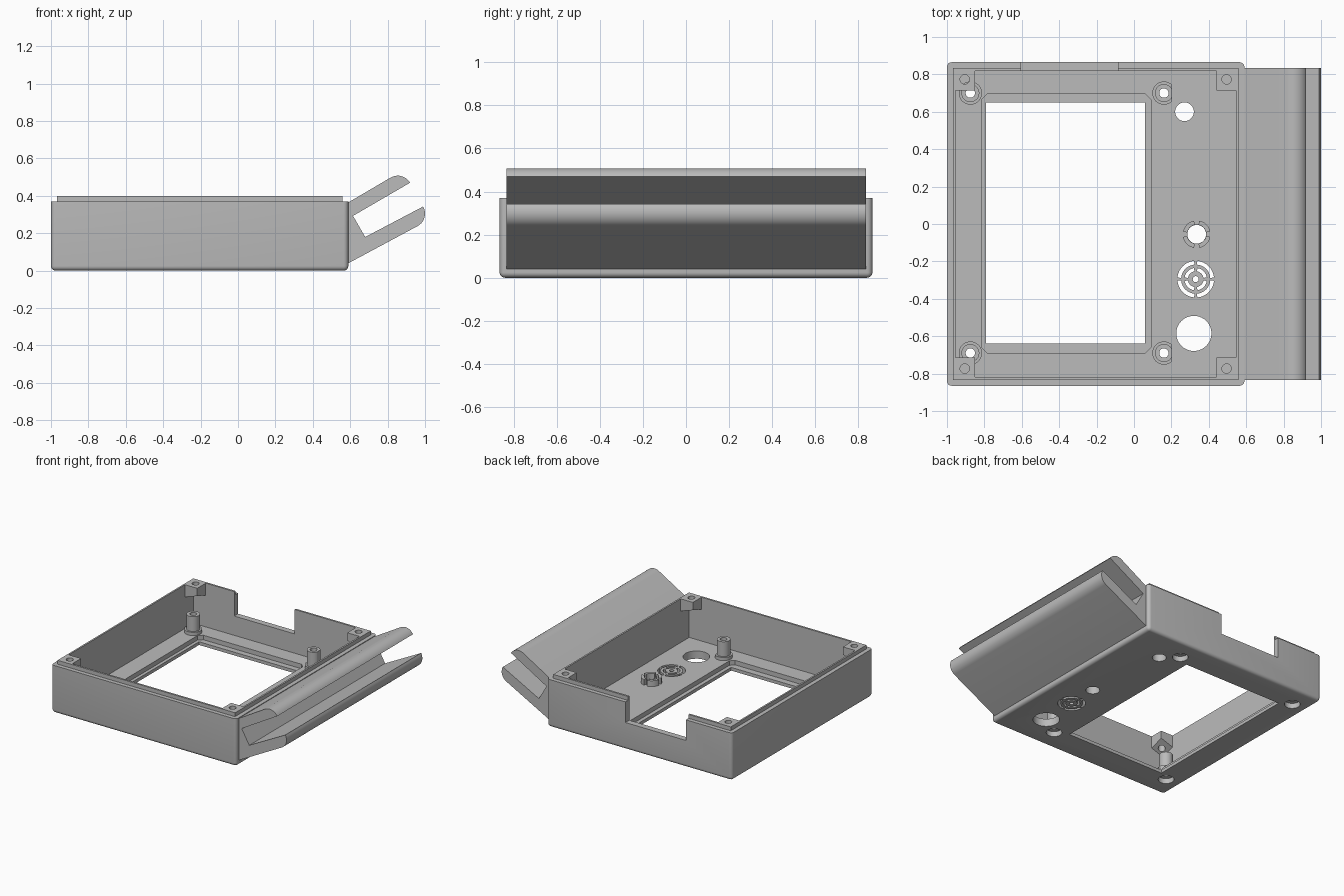
import bpy, bmesh, math
from mathutils import Vector

if "Cube" in bpy.data.objects:
    bpy.data.objects.remove(bpy.data.objects["Cube"], do_unlink=True)

grey = bpy.data.materials.new("plain grey")
grey.use_nodes = True
grey.diffuse_color = (0.5, 0.5, 0.5, 1)
grey.node_tree.nodes["Principled BSDF"].inputs["Base Color"].default_value = (0.5, 0.5, 0.5, 1)


def finish(name, bm):
    bmesh.ops.recalc_face_normals(bm, faces=bm.faces)
    mesh = bpy.data.meshes.new(name)
    bm.to_mesh(mesh)
    bm.free()
    mesh.materials.append(grey)
    obj = bpy.data.objects.new(name, mesh)
    bpy.context.collection.objects.link(obj)
    return obj


def prism(name, outline, lo, hi, axis="z"):
    """Extrude an outline along z, or an xz outline along y."""
    place = (lambda a, b, h: (a, b, h)) if axis == "z" else (lambda a, b, h: (a, h, b))
    bm = bmesh.new()
    face = bm.faces.new([bm.verts.new(place(a, b, lo)) for a, b in outline])
    new = bmesh.ops.extrude_face_region(bm, geom=[face])["geom"]
    bmesh.ops.translate(bm, verts=[g for g in new if isinstance(g, bmesh.types.BMVert)],
                        vec=place(0, 0, hi - lo))
    return finish(name, bm)


def rect(x0, x1, y0, y1):
    return [(x0, y0), (x1, y0), (x1, y1), (x0, y1)]


def arc(cx, cy, r, a0, a1, n):
    return [(cx + r * math.cos(math.radians(a0 + (a1 - a0) * i / n)),
             cy + r * math.sin(math.radians(a0 + (a1 - a0) * i / n))) for i in range(n + 1)]


def disc(name, x, y, r, lo, hi):
    return prism(name, arc(x, y, r, 0, 360, 40)[:-1], lo, hi)


def sector(name, x, y, r0, r1, mid, half, lo, hi):
    return prism(name, arc(x, y, r1, mid - half, mid + half, 12)
                 + arc(x, y, r0, mid + half, mid - half, 12), lo, hi)


def boolean(obj, tool, operation="DIFFERENCE"):
    mod = obj.modifiers.new("cut", "BOOLEAN")
    mod.object, mod.operation, mod.solver = tool, operation, "EXACT"
    bpy.context.view_layer.objects.active = obj
    bpy.ops.object.modifier_apply(modifier=mod.name)
    bpy.data.objects.remove(tool, do_unlink=True)


def smooth(obj):
    bpy.ops.object.select_all(action="DESELECT")
    obj.select_set(True)
    bpy.context.view_layer.objects.active = obj
    bpy.ops.object.shade_smooth_by_angle(angle=math.radians(30))


FLOOR, WALL, TOP = 0.06, 0.37, 0.4
LEFT, RIGHT, SIDE = -0.955, 0.545, 0.818

# Tray body with rounded upright and bottom edges
tray = prism("tray_body", rect(-1, 0.59, -0.865, 0.865), 0, WALL)
bm = bmesh.new()
bm.from_mesh(tray.data)
edges = [e for e in bm.edges if min(v.co.z for v in e.verts) < 0.01]
bmesh.ops.bevel(bm, geom=edges, offset=0.025, segments=5, profile=0.5, affect="EDGES")
bm.to_mesh(tray.data)
bm.free()

# Raised lip, cavity, back notch
boolean(tray, prism("lip", rect(-0.968, 0.558, -0.833, 0.833), 0.2, TOP), "UNION")
boolean(tray, prism("cavity", rect(LEFT, RIGHT, -SIDE, SIDE), FLOOR, 0.6))
boolean(tray, prism("notch", rect(-0.605, -0.085, 0.7, 1), 0.21, 0.6))

# Display window with a recessed ledge whose corners are clipped
x0, x1, y0, y1, c = -0.815, 0.09, -0.69, 0.695, 0.03
ledge = [(x0 + c, y0), (x1 - c, y0), (x1, y0 + c), (x1, y1 - c),
         (x1 - c, y1), (x0 + c, y1), (x0, y1 - c), (x0, y0 + c)]
boolean(tray, prism("ledge", ledge, 0.025, 0.2))
boolean(tray, prism("window", rect(-0.79, 0.06, -0.64, 0.65), -0.1, 0.2))

# Round openings in the floor
for x, y, r in ((0.27, 0.6, 0.05), (0.335, -0.055, 0.05), (0.32, -0.585, 0.094), (0.33, -0.295, 0.016)):
    boolean(tray, disc("hole", x, y, r, -0.1, 0.2))

# Sound grille slots
for r0, r1, half in ((0.078, 0.098, 40), (0.042, 0.06, 36)):
    for k in range(4):
        boolean(tray, sector("slot", 0.33, -0.295, r0, r1, 45 + 90 * k, half, -0.1, 0.2))

# Standoffs with screw holes and counterbores underneath
for x in (-0.875, 0.16):
    for y in (-0.69, 0.7):
        boolean(tray, disc("counterbore", x, y, 0.056, -0.1, 0.04))
        boolean(tray, disc("screw_hole", x, y, 0.025, -0.1, 0.2))
        post = disc("standoff", x, y, 0.062, FLOOR - 0.01, 0.085)
        boolean(post, disc("upper", x, y, 0.048, FLOOR, 0.2), "UNION")
        boolean(post, disc("bore", x, y, 0.025, -0.1, 0.4))
        if x > 0:
            boolean(post, prism("flat", rect(0.203, 0.4, y - 0.2, y + 0.2), -0.1, 0.4))
        smooth(post)
smooth(tray)

# Button holder made of four ring segments
for k in range(4):
    smooth(sector("button_holder", 0.335, -0.055, 0.051, 0.074, 45 + 90 * k, 34, FLOOR, 0.105))

# Corner screw lugs tapering down into the corners
for cx, sx in ((LEFT, 1), (RIGHT, -1)):
    for sy in (-1, 1):
        cy, w = sy * SIDE, 0.105
        lug = prism("corner_lug", rect(*sorted((cx, cx + sx * w)), *sorted((cy, cy - sy * w))), 0.27, TOP)
        for v in lug.data.vertices:
            if v.co.z < 0.3:
                reach = (abs(v.co.x - cx) + abs(v.co.y - cy)) / (2 * w)
                v.co.z += 0.07 * reach
        boolean(lug, disc("bore", cx + sx * 0.05, cy - sy * 0.045, 0.025, 0.1, 0.6))
        smooth(lug)

# Side holder: two sloping arms with rounded tips
T = 0.076
profile = ([(0.585, 0.037)] + arc(0.924, 0.305, T, -60, 30, 10)
           + [(0.68, 0.18), (0.615, 0.293)]
           + arc(0.854, 0.432, T, 30, 120, 10) + [(0.585, 0.362)])
smooth(prism("side_holder", profile, -0.833, 0.835, axis="y"))
